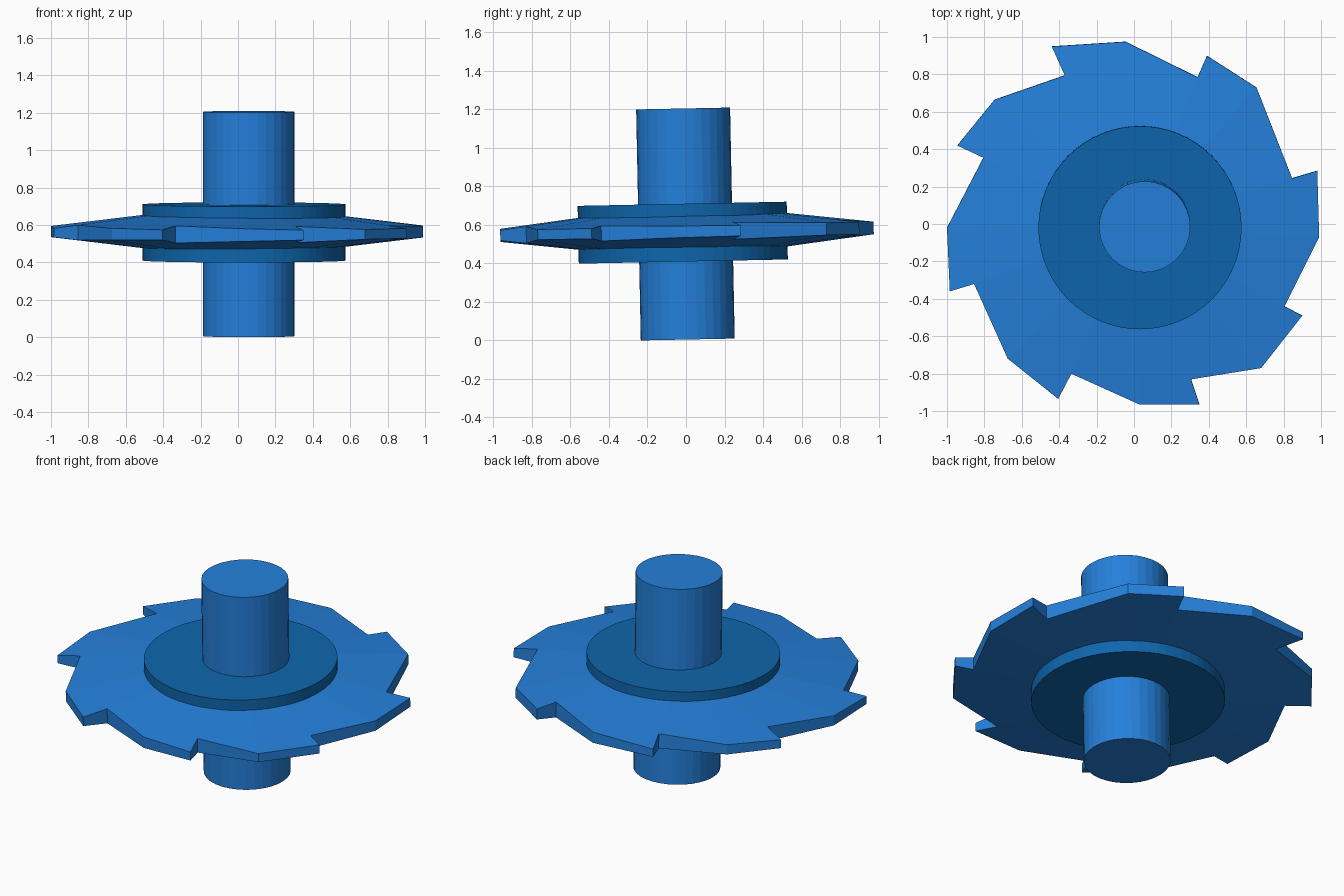
import bpy, bmesh, math
from mathutils import Matrix, Vector

cube = bpy.data.objects.get("Cube")
if cube:
    bpy.data.objects.remove(cube, do_unlink=True)

MID = 0.56      # height of the wheel's middle plane
TILT = 0.02     # slight lean of the whole wheel about x


def material(name, colour):
    mat = bpy.data.materials.new(name)
    mat.use_nodes = True
    mat.diffuse_color = (*colour, 1)
    mat.node_tree.nodes["Principled BSDF"].inputs["Base Color"].default_value = (*colour, 1)
    return mat


blue = material("bright blue", (0.018, 0.216, 0.708))
deep_blue = material("deep blue", (0.0044, 0.133, 0.418))


def finish(bm, name, mat, location):
    bmesh.ops.recalc_face_normals(bm, faces=bm.faces)
    mesh = bpy.data.meshes.new(name)
    bm.to_mesh(mesh)
    bm.free()
    mesh.materials.append(mat)
    obj = bpy.data.objects.new(name, mesh)
    obj.location = location
    obj.rotation_euler.x = TILT
    bpy.context.collection.objects.link(obj)
    return obj


def cylinder(name, mat, radius, depth, sides, location):
    bm = bmesh.new()
    bmesh.ops.create_cone(bm, cap_ends=True, segments=sides, radius1=radius,
                          radius2=radius, depth=depth)
    return finish(bm, name, mat, location)


# Shaft and the collar that clamps the blade
cylinder("shaft", blue, 0.244, 1.2, 32, (0.057, -0.003, 0.605))
cylinder("collar", deep_blue, 0.543, 0.3, 64, (0.032, -0.017, MID))

# Blade teeth: heel, tip and notch of each, counter-clockwise
TEETH = [
    ((0.99, -0.07), (0.98, 0.285), (0.845, 0.245)),
    ((0.655, 0.73), (0.39, 0.9), (0.34, 0.785)),
    ((-0.045, 0.975), (-0.44, 0.95), (-0.37, 0.795)),
    ((-0.745, 0.665), (-0.945, 0.42), (-0.805, 0.355)),
    ((-1.0, -0.02), (-0.985, -0.36), (-0.855, -0.32)),
    ((-0.675, -0.72), (-0.405, -0.935), (-0.335, -0.8)),
    ((0.03, -0.965), (0.35, -0.965), (0.305, -0.83)),
    ((0.68, -0.77), (0.9, -0.49), (0.805, -0.44)),
]
INNER = 0.4     # hidden inside the collar


def blade_point(bm, xy, side):
    # The blade thins evenly towards its rim
    half = 0.085 - (xy.length - 0.54) * 0.12
    return bm.verts.new((xy.x, xy.y, side * half))


bm = bmesh.new()
rims = {}
for side in (1, -1):
    rim, root = [], []
    for tooth in TEETH:
        heel, tip, notch = (Vector(p) for p in tooth)
        rim.append([blade_point(bm, p, side) for p in (heel, tip, notch)])
        root.append([blade_point(bm, p.normalized() * INNER, side) for p in (heel, notch)])
    for i in range(len(TEETH)):
        heel, tip, notch = rim[i]
        bm.faces.new((root[i - 1][1], rim[i - 1][2], heel, root[i][0]))
        bm.faces.new((root[i][0], heel, notch, root[i][1]))
        bm.faces.new((heel, tip, notch))
    rims[side] = ([v for t in rim for v in t], [v for t in root for v in t])

# Rim and bore walls join the two sides of the blade
for upper, lower in zip(rims[1], rims[-1]):
    for i in range(len(upper)):
        bm.faces.new((upper[i - 1], upper[i], lower[i], lower[i - 1]))
finish(bm, "toothed_blade", blue, (0, 0, MID + 0.005))
